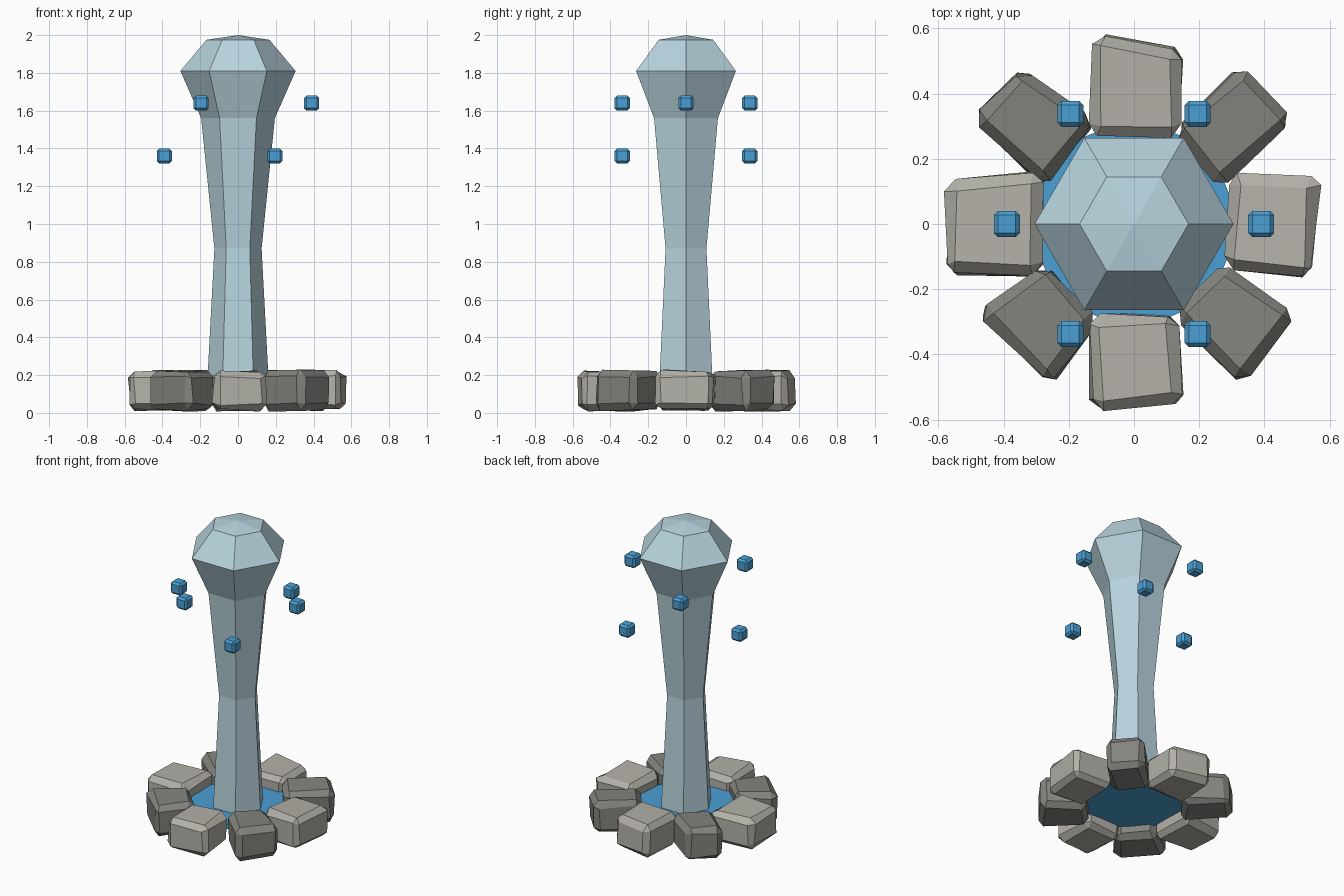
import bpy
import bmesh
import random
from math import cos, sin, pi

random.seed(4)

cube = bpy.data.objects.get("Cube")
if cube:
    bpy.data.objects.remove(cube, do_unlink=True)


def material(name, rgb):
    mat = bpy.data.materials.new(name)
    mat.use_nodes = True
    mat.diffuse_color = (*rgb, 1)
    mat.node_tree.nodes["Principled BSDF"].inputs["Base Color"].default_value = (*rgb, 1)
    return mat


ice = material("pale blue", (0.48, 0.66, 0.73))
blue = material("water blue", (0.07, 0.35, 0.66))
light_stone = material("light stone", (0.45, 0.44, 0.39))
dark_stone = material("dark stone", (0.23, 0.23, 0.21))


def finish(bm, name, mat):
    """Turn a bmesh into a flat-shaded object."""
    bmesh.ops.recalc_face_normals(bm, faces=bm.faces)
    mesh = bpy.data.meshes.new(name)
    bm.to_mesh(mesh)
    bm.free()
    mesh.materials.append(mat)
    obj = bpy.data.objects.new(name, mesh)
    bpy.context.collection.objects.link(obj)
    return obj


def lathe(name, profile, sides, mat, tip=None):
    """Stack polygon rings of (radius, height), ending in a cap or a tip."""
    bm = bmesh.new()
    rings = [[bm.verts.new((r * cos(2 * pi * i / sides), r * sin(2 * pi * i / sides), z))
              for i in range(sides)] for r, z in profile]
    for low, high in zip(rings, rings[1:]):
        for i in range(sides):
            j = (i + 1) % sides
            bm.faces.new((low[i], low[j], high[j], high[i]))
    bm.faces.new(rings[0])
    if tip is None:
        bm.faces.new(rings[-1])
    else:
        top = bm.verts.new((0, 0, tip))
        for i in range(sides):
            bm.faces.new((rings[-1][i], rings[-1][(i + 1) % sides], top))
    return finish(bm, name, mat)


def bevel_all(bm, width):
    bmesh.ops.bevel(bm, geom=bm.edges[:], offset=width, segments=1,
                    affect='EDGES', profile=0.5, clamp_overlap=True)


def stone(name, corners, low, high, mat):
    """Chamfered block over a four-cornered footprint, slightly crooked."""
    bm = bmesh.new()
    base = [bm.verts.new((x, y, low)) for x, y in corners]
    top = [bm.verts.new((x, y, high)) for x, y in corners]
    bm.faces.new(base)
    bm.faces.new(top)
    for i in range(4):
        j = (i + 1) % 4
        bm.faces.new((base[i], base[j], top[j], top[i]))
    bmesh.ops.recalc_face_normals(bm, faces=bm.faces)
    bevel_all(bm, 0.032)
    for v in bm.verts:
        v.co.x += random.uniform(-0.008, 0.008)
        v.co.y += random.uniform(-0.008, 0.008)
        v.co.z = max(0, v.co.z + random.uniform(-0.008, 0.008))
    return finish(bm, name, mat)


# Water jet: six-sided column flaring into a faceted dome
lathe("water_column",
      [(0.165, 0.12), (0.125, 0.87), (0.195, 1.56), (0.305, 1.81), (0.167, 1.975)],
      6, ice, tip=2.0)

# Pool inside the stone ring
lathe("pool", [(0.33, 0.1), (0.33, 0.135)], 8, blue)

# Ring of stones, alternating light and dark
footprints = {
    "right_stone": [(-.285, .16), (-.575, .13), (-.58, -.15), (-.28, -.155)],
    "back_right_stone": [(-.34, .48), (-.495, .32), (-.27, .11), (-.12, .32)],
    "back_stone": [(.14, .27), (.15, .53), (-.125, .58), (-.14, .27)],
    "back_left_stone": [(.33, .485), (.49, .32), (.26, .11), (.12, .29)],
    "left_stone": [(.29, .15), (.57, .145), (.545, -.165), (.28, -.13)],
    "front_left_stone": [(.495, -.28), (.335, -.495), (.12, -.28), (.27, -.12)],
    "front_stone": [(-.14, -.28), (-.13, -.575), (.155, -.55), (.13, -.28)],
    "front_right_stone": [(-.48, -.27), (-.26, -.495), (-.11, -.3), (-.27, -.12)],
}
for i, (name, corners) in enumerate(footprints.items()):
    stone(name, corners, 0.015, 0.222, dark_stone if i % 2 else light_stone)

# Six floating droplets at two alternating heights
for i in range(6):
    angle = i * pi / 3
    bm = bmesh.new()
    bmesh.ops.create_cube(bm, size=0.08)
    bevel_all(bm, 0.013)
    drop = finish(bm, "droplet_%d" % (i + 1), blue)
    drop.location = (0.39 * cos(angle), 0.39 * sin(angle), 1.36 if i % 2 else 1.64)
